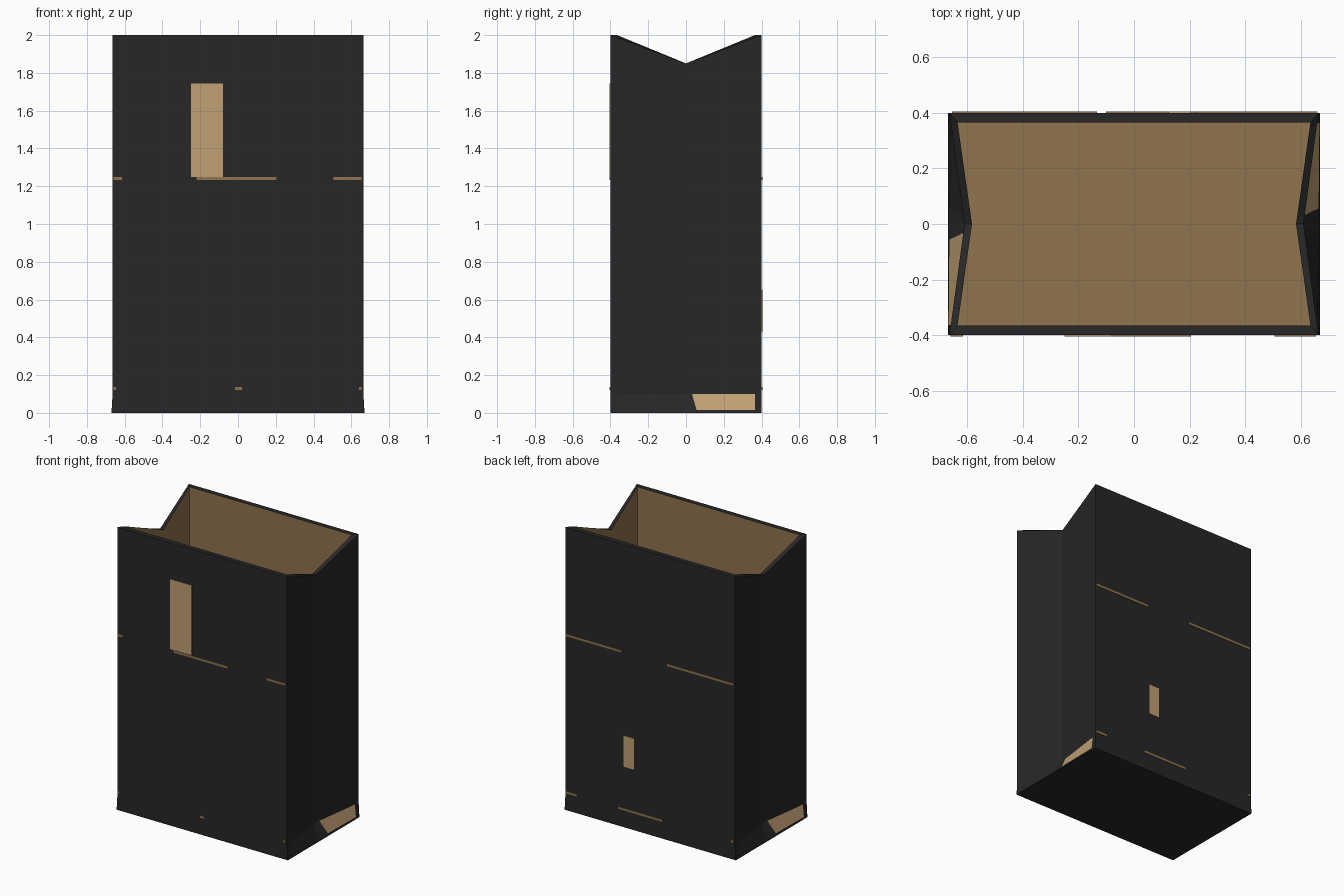
import bpy
import bmesh

cube = bpy.data.objects.get("Cube")
if cube:
    bpy.data.objects.remove(cube, do_unlink=True)


def material(name, rgb):
    m = bpy.data.materials.new(name)
    m.use_nodes = True
    color = (*rgb, 1)
    m.diffuse_color = color
    m.node_tree.nodes["Principled BSDF"].inputs["Base Color"].default_value = color
    return m


black = material("black paper", (0.02, 0.02, 0.02))
kraft = material("kraft lining", (0.283, 0.173, 0.077))
tan = material("light tan label", (0.53, 0.35, 0.17))


def add_object(name, bm, mats):
    bmesh.ops.recalc_face_normals(bm, faces=bm.faces)
    mesh = bpy.data.meshes.new(name)
    bm.to_mesh(mesh)
    bm.free()
    for m in mats:
        mesh.materials.append(m)
    obj = bpy.data.objects.new(name, mesh)
    bpy.context.collection.objects.link(obj)
    return obj


def ring(bm, corner_x, middle_x, half_y, z, dip, patch_y):
    """One loop round the bag; the side panels fold inward at y = 0."""
    fractions = [1, 0.91, patch_y, 0, -patch_y, -0.91, -1]
    loop = []
    for side in (1, -1):
        for f in fractions:
            x = middle_x + (corner_x - middle_x) * abs(f)
            loop.append(bm.verts.new((side * x, side * half_y * f,
                                      z - dip * (1 - abs(f)))))
    return loop


# Bag: outer wall, notched rim, inner wall and floor
bm = bmesh.new()
rings = [
    ring(bm, 0.67, 0.67, 0.4, 0, 0, 0.14),
    ring(bm, 0.669, 0.663, 0.4, 0.015, 0, 0.14),
    ring(bm, 0.664, 0.61, 0.4, 0.1, 0, 0.08),
    ring(bm, 0.664, 0.61, 0.4, 2, 0.15, 0.08),
    ring(bm, 0.635, 0.583, 0.365, 2, 0.15, 0.08),
    ring(bm, 0.635, 0.583, 0.365, 0.03, 0, 0.08),
]
bm.faces.new(rings[0])
bm.faces.new(rings[-1]).material_index = 1
for level, (low, high) in enumerate(zip(rings, rings[1:])):
    count = len(low)
    for i in range(count):
        j = (i + 1) % count
        face = bm.faces.new((low[i], low[j], high[j], high[i]))
        if level == 4:
            face.material_index = 1
        # Label on one half of each bottom side fold
        elif level == 1 and i in (1, 8):
            face.material_index = 2
add_object("paper_bag", bm, [black, kraft, tan])


def plate(name, side, x0, x1, z0, z1, mat):
    """Thin plate on the front (side -1) or back (side 1) panel."""
    bm = bmesh.new()
    bmesh.ops.create_cube(bm, size=1)
    for v in bm.verts:
        v.co = (x0 if v.co.x < 0 else x1,
                side * (0.398 if v.co.y < 0 else 0.404),
                z0 if v.co.z < 0 else z1)
    add_object(name, bm, [mat])


# Labels
plate("front_label", -1, -0.25, -0.08, 1.25, 1.745, tan)
plate("back_label", 1, 0.125, 0.205, 0.43, 0.65, tan)

# Worn fold lines across the panels
folds = {
    ("front_upper_fold", -1, 1.24): [(-0.66, -0.615), (-0.22, 0.205), (0.505, 0.655)],
    ("front_lower_fold", -1, 0.128): [(-0.66, -0.645), (-0.015, 0.02), (0.64, 0.655)],
    ("back_upper_fold", 1, 1.24): [(0.22, 0.66), (-0.655, -0.133)],
    ("back_lower_fold", 1, 0.128): [(0.57, 0.66), (-0.1, 0.25), (-0.655, -0.635)],
}
for (name, side, z), spans in folds.items():
    for n, (x0, x1) in enumerate(spans, 1):
        plate(f"{name}_{n}", side, x0, x1, z - 0.008, z + 0.008, kraft)
